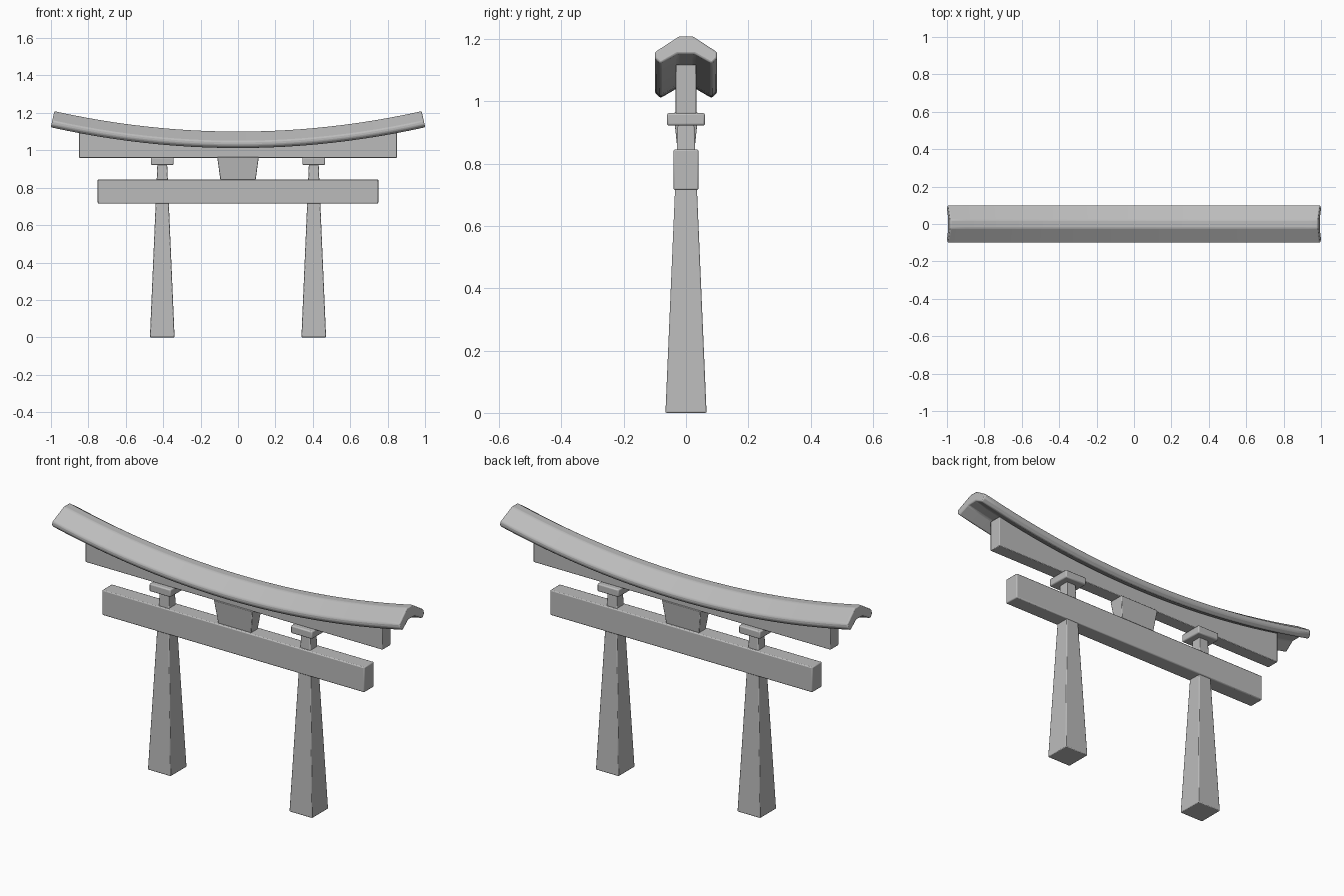
import bpy
import bmesh
import math
from mathutils import Vector

cube = bpy.data.objects.get("Cube")
if cube:
    bpy.data.objects.remove(cube, do_unlink=True)

stone = bpy.data.materials.new("grey stone")
stone.use_nodes = True
GREY = (0.5, 0.5, 0.5, 1)
stone.diffuse_color = GREY
stone.node_tree.nodes["Principled BSDF"].inputs["Base Color"].default_value = GREY

CURVE = 0.113  # upward sweep of the roof


def loft(name, rings, bevel=0.005):
    """Skin a list of closed rings, cap both ends and soften the edges."""
    bm = bmesh.new()
    loops = [[bm.verts.new(p) for p in ring] for ring in rings]
    for a, b in zip(loops, loops[1:]):
        for i in range(len(a)):
            j = (i + 1) % len(a)
            bm.faces.new((a[i], a[j], b[j], b[i]))
    bm.faces.new(loops[0])
    bm.faces.new(loops[-1])
    bmesh.ops.recalc_face_normals(bm, faces=bm.faces)
    mesh = bpy.data.meshes.new(name)
    bm.to_mesh(mesh)
    bm.free()
    mesh.materials.append(stone)
    obj = bpy.data.objects.new(name, mesh)
    bpy.context.collection.objects.link(obj)
    mod = obj.modifiers.new("soft edges", 'BEVEL')
    mod.width = bevel
    mod.segments = 2
    mod.limit_method = 'ANGLE'
    mod.angle_limit = math.radians(20)
    bpy.ops.object.select_all(action='DESELECT')
    obj.select_set(True)
    bpy.context.view_layer.objects.active = obj
    bpy.ops.object.shade_smooth_by_angle(angle=math.radians(30))
    return obj


def block(name, x, z0, z1, bottom, top, bevel=0.005):
    """Box or tapered post; bottom and top are half sizes in x and y."""
    def ring(half, z):
        w, d = half
        return [(x - w, -d, z), (x + w, -d, z), (x + w, d, z), (x - w, d, z)]
    return loft(name, [ring(bottom, z0), ring(top, z1)], bevel)


# Curved roof: gabled section swept at right angles to the curve
half = [(0.022, 0.0), (0.1, -0.052), (0.1, -0.073), (0.082, -0.09), (0.027, -0.058)]
section = half + [(-y, h) for y, h in reversed(half)]
rings = []
STEPS = 24
for i in range(STEPS + 1):
    x = 0.982 * (2 * i / STEPS - 1)
    normal = Vector((-2 * CURVE * x, 0, 1)).normalized()
    base = Vector((x, 0, 1.1 + CURVE * x * x))
    rings.append([base + normal * h + Vector((0, y, 0)) for y, h in section])
loft("roof", rings, 0.006)

# Upper beam: flat underside, top follows the roof
rings = []
for i in range(STEPS + 1):
    x = 0.85 * (2 * i / STEPS - 1)
    z = 1.036 + CURVE * x * x
    rings.append([(x, -0.033, 0.96), (x, 0.033, 0.96), (x, 0.033, z), (x, -0.033, z)])
loft("upper_beam", rings, 0.003)

# Lower beam and central strut
block("lower_beam", 0, 0.715, 0.845, (0.75, 0.04), (0.75, 0.04))
block("centre_strut", 0, 0.84, 0.963, (0.094, 0.027), (0.111, 0.04), 0.003)

# Tapered pillars with square caps
for side, x in (("left", 0.405), ("right", -0.405)):
    block(side + "_pillar", x, 0, 0.93, (0.066, 0.066), (0.026, 0.026), 0.004)
    block(side + "_cap", x, 0.922, 0.962, (0.061, 0.061), (0.061, 0.061), 0.006)
